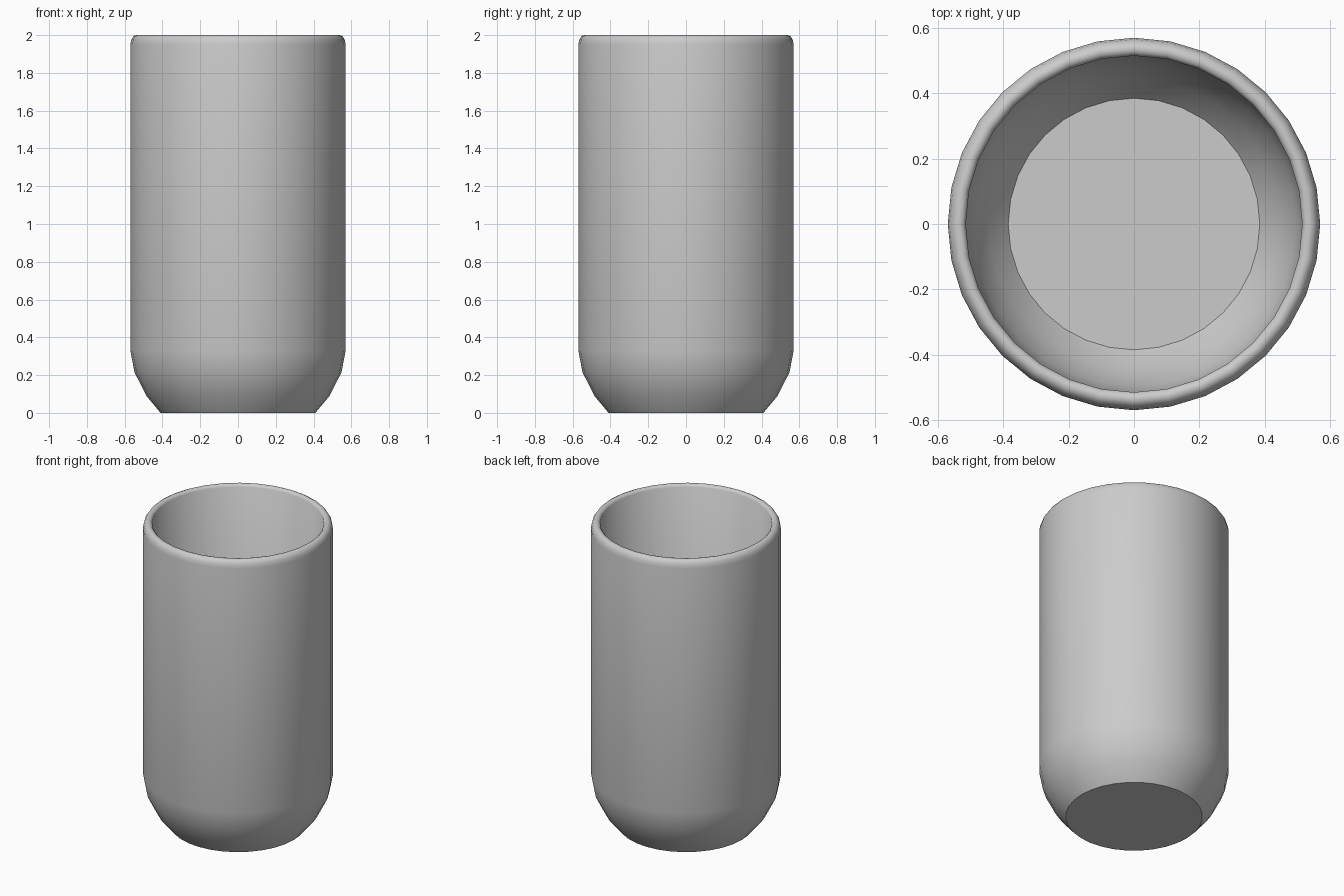
import bpy, bmesh, math

if "Cube" in bpy.data.objects:
    bpy.data.objects.remove(bpy.data.objects["Cube"])

SIDES = 32


def lathe(name, profile):
    """Spin an (r, z) profile around z; points with r = 0 become poles."""
    bm = bmesh.new()
    rings = []
    for r, z in profile:
        if r == 0:
            rings.append([bm.verts.new((0, 0, z))] * SIDES)
        else:
            rings.append([bm.verts.new((r * math.cos(2 * math.pi * i / SIDES),
                                        r * math.sin(2 * math.pi * i / SIDES), z))
                          for i in range(SIDES)])
    for low, high in zip(rings, rings[1:]):
        for i in range(SIDES):
            j = (i + 1) % SIDES
            loop = list(dict.fromkeys((low[i], low[j], high[j], high[i])))
            bm.faces.new(loop)
    bmesh.ops.recalc_face_normals(bm, faces=bm.faces)
    mesh = bpy.data.meshes.new(name)
    bm.to_mesh(mesh)
    bm.free()
    obj = bpy.data.objects.new(name, mesh)
    bpy.context.collection.objects.link(obj)
    return obj


# Outside: flat base, rounded lower edge, straight wall
outer = [(0, 0), (0.41, 0), (0.485, 0.09), (0.548, 0.215), (0.57, 0.33)]
# Rounded rim
rim = [(0.57, 1.95), (0.565, 1.976), (0.554, 1.993), (0.54, 2.0), (0.525, 1.997), (0.515, 1.985)]
# Inside: straight wall, rounded corner, flat floor
inner = [(0.515, 0.33), (0.495, 0.235), (0.445, 0.13), (0.385, 0.055), (0, 0.055)]

cup = lathe("cup", outer + rim + inner)

# Smooth wall with a crisp base edge
bpy.context.view_layer.objects.active = cup
cup.select_set(True)
bpy.ops.object.shade_smooth_by_angle(angle=math.radians(40))
